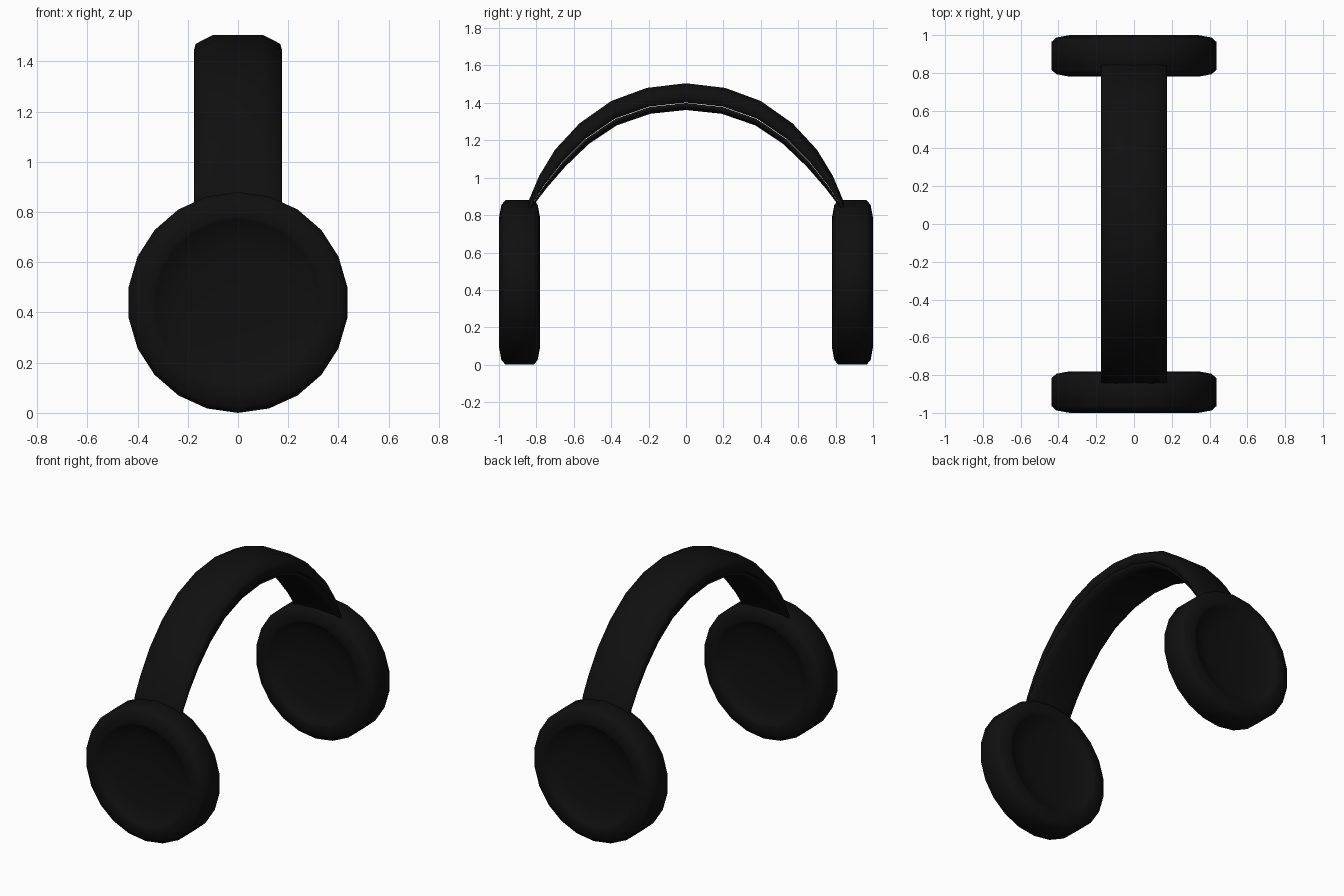
import bpy, bmesh, math

if "Cube" in bpy.data.objects:
    bpy.data.objects.remove(bpy.data.objects["Cube"])

black = bpy.data.materials.new("matte_black")
black.diffuse_color = (0.005, 0.005, 0.005, 1)
black.use_nodes = True
black.node_tree.nodes["Principled BSDF"].inputs["Base Color"].default_value = black.diffuse_color


def finish(name, bm):
    bmesh.ops.remove_doubles(bm, verts=bm.verts, dist=1e-5)
    bmesh.ops.recalc_face_normals(bm, faces=bm.faces)
    for f in bm.faces:
        f.smooth = True
    me = bpy.data.meshes.new(name)
    bm.to_mesh(me)
    bm.free()
    me.materials.append(black)
    ob = bpy.data.objects.new(name, me)
    bpy.context.collection.objects.link(ob)
    return ob


def skin(bm, rings, closed):
    """Join successive closed rings of points with quads."""
    vs = [[bm.verts.new(p) for p in r] for r in rings]
    n = len(vs[0])
    for a, b in zip(vs, vs[1:]):
        for i in range(n):
            j = (i + 1) % n
            bm.faces.new((a[i], a[j], b[j], b[i]))
    bm.faces.new(vs[0])
    bm.faces.new(vs[-1])


# Ear cups: 22-sided rounded discs, dished on both faces (radius, offset along y)
half_profile = [(0.10, 0.055), (0.22, 0.065), (0.30, 0.082), (0.33, 0.102),
                (0.345, 0.11), (0.415, 0.097), (0.44, 0.075)]
profile = half_profile + [(r, -d) for r, d in reversed(half_profile)]
SIDES = 22


def ear_cup(name, y):
    bm = bmesh.new()
    rings = []
    for r, d in profile:
        rings.append([(r * math.sin(2 * math.pi * k / SIDES), y + d,
                       0.44 + r * math.cos(2 * math.pi * k / SIDES))
                      for k in range(SIDES)])
    skin(bm, rings, True)
    finish(name, bm)


ear_cup("front_ear_cup", -0.89)
ear_cup("back_ear_cup", 0.89)

# Headband: outer and inner arcs (y, z) for one half, mirrored
outer = [(0, 1.505), (0.21, 1.48), (0.40, 1.41), (0.57, 1.29),
         (0.70, 1.15), (0.785, 1.01), (0.84, 0.88), (0.855, 0.82)]
inner = [(0, 1.362), (0.19, 1.342), (0.37, 1.28), (0.52, 1.18),
         (0.645, 1.06), (0.745, 0.945), (0.81, 0.86), (0.83, 0.81)]


def mirrored(half):
    return [(-y, z) for y, z in reversed(half[1:])] + half


def sweep(name, section):
    """Section points are (x, depth) with depth 0 on the outer arc, 1 on the inner."""
    bm = bmesh.new()
    rings = []
    for (y0, z0), (y1, z1) in zip(mirrored(outer), mirrored(inner)):
        rings.append([(x, y0 + (y1 - y0) * t, z0 + (z1 - z0) * t)
                      for x, t in section])
    skin(bm, rings, False)
    finish(name, bm)


sweep("headband", [(-0.175, 0.72), (-0.175, 0.4), (-0.168, 0.24), (-0.10, 0),
                   (0.10, 0), (0.168, 0.24), (0.175, 0.4), (0.175, 0.72)])
sweep("headband_pad", [(-0.17, 0.74), (0.17, 0.74), (0.165, 0.88), (0.12, 1),
                       (-0.12, 1), (-0.165, 0.88)])
